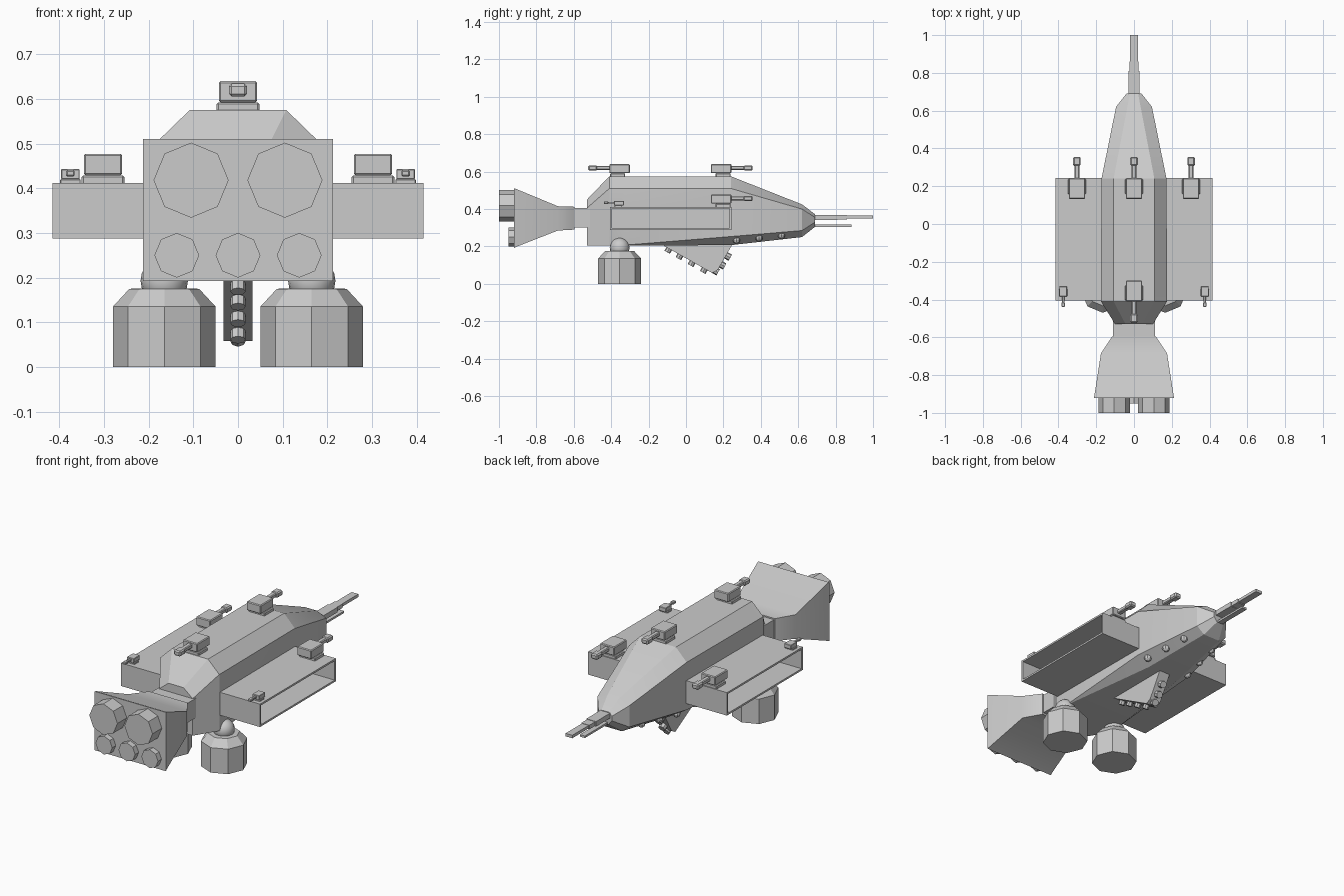
import bpy, bmesh, math
from mathutils import Vector

if "Cube" in bpy.data.objects:
    bpy.data.objects.remove(bpy.data.objects["Cube"])

grey = bpy.data.materials.new("hull grey")
grey.use_nodes = True
grey.diffuse_color = (0.6, 0.6, 0.6, 1)
grey.node_tree.nodes["Principled BSDF"].inputs["Base Color"].default_value = (0.6, 0.6, 0.6, 1)


def finish(name, bm, smooth=None):
    bmesh.ops.recalc_face_normals(bm, faces=bm.faces)
    mesh = bpy.data.meshes.new(name)
    bm.to_mesh(mesh)
    bm.free()
    mesh.materials.append(grey)
    ob = bpy.data.objects.new(name, mesh)
    bpy.context.collection.objects.link(ob)
    if smooth:
        bpy.ops.object.select_all(action='DESELECT')
        ob.select_set(True)
        bpy.context.view_layer.objects.active = ob
        bpy.ops.object.shade_smooth_by_angle(angle=math.radians(smooth))
    return ob


def loft(name, rings, smooth=None):
    """Skin closed rings of points and cap both ends."""
    bm = bmesh.new()
    loops = [[bm.verts.new(p) for p in ring] for ring in rings]
    n = len(loops[0])
    for a, b in zip(loops, loops[1:]):
        for i in range(n):
            j = (i + 1) % n
            bm.faces.new((a[i], a[j], b[j], b[i]))
    bm.faces.new(loops[0])
    bm.faces.new(loops[-1])
    bmesh.ops.remove_doubles(bm, verts=bm.verts, dist=0.0005)
    return finish(name, bm, smooth)


def box(name, x, y, z, bevel=0):
    bm = bmesh.new()
    bmesh.ops.create_cube(bm, size=1)
    for v in bm.verts:
        v.co = Vector([(r[0] + r[1]) / 2 + c * (r[1] - r[0]) for c, r in zip(v.co, (x, y, z))])
    if bevel:
        bmesh.ops.bevel(bm, geom=bm.edges[:], offset=bevel, segments=1, affect='EDGES')
    return finish(name, bm)


def turned(name, base, axis, profile, sides=8):
    """Stack of polygonal rings (radius, distance) along an axis."""
    base, axis = Vector(base), Vector(axis).normalized()
    u = Vector((1, 0, 0)) if abs(axis.x) < 0.5 else Vector((0, 0, 1))
    w = axis.cross(u)
    angles = [math.tau * i / sides for i in range(sides)]
    return loft(name, [[base + axis * d + (u * math.cos(a) + w * math.sin(a)) * r for a in angles]
                       for r, d in profile])


# Hull: y, half width, top half width, bottom half width, bottom, chine, shoulder, top
stations = [
    (-0.53, 0.10, 0.045, 0.10, 0.205, 0.206, 0.405, 0.45),
    (-0.41, 0.175, 0.108, 0.175, 0.205, 0.206, 0.51, 0.575),
    (-0.33, 0.175, 0.108, 0.174, 0.205, 0.207, 0.51, 0.575),
    (0.24, 0.172, 0.108, 0.10, 0.207, 0.253, 0.51, 0.575),
    (0.62, 0.095, 0.035, 0.05, 0.25, 0.285, 0.40, 0.425),
    (0.69, 0.04, 0.022, 0.02, 0.305, 0.33, 0.355, 0.372),
]
rings = []
for y, w, tw, bw, zb, zc, zs, zt in stations:
    half = [(bw, zb), (w, zc), (w, zs), (tw, zt)]
    rings.append([(x, y, z) for x, z in half] + [(-x, y, z) for x, z in reversed(half)])
loft("hull", rings, 20)

# Neck and flared engine block
box("neck", (-0.11, 0.11), (-0.61, -0.50), (0.30, 0.405))
flare = [(-0.595, 0.115, 0.29, 0.412), (-0.685, 0.175, 0.285, 0.415),
         (-0.91, 0.21, 0.197, 0.508), (-0.92, 0.213, 0.192, 0.51)]
loft("engine_block", [[(-w, y, a), (w, y, a), (w, y, b), (-w, y, b)] for y, w, a, b in flare], 35)
for x in (-0.105, 0.105):
    turned("main_thruster", (x, -0.91, 0.418), (0, -1, 0), [(0.084, 0), (0.084, 0.09)])
for x in (-0.137, 0, 0.137):
    turned("small_thruster", (x, -0.91, 0.25), (0, -1, 0), [(0.05, 0), (0.05, 0.04)])


def turret(name, x, y, z, s, facing):
    """Gun turret: mount, housing, barrel and muzzle."""
    def part(label, hw, near, far, low, high, bevel):
        ys = sorted((y + facing * near * s, y + facing * far * s))
        box(name + label, (x - hw * s, x + hw * s), ys, (z + low * s, z + high * s), bevel * s)
    part("_mount", 0.048, -0.03, 0.05, -0.005, 0.017, 0.004)
    part("_housing", 0.043, -0.055, 0.055, 0.017, 0.065, 0.004)
    part("_barrel", 0.013, 0.05, 0.125, 0.034, 0.056, 0.004)
    part("_muzzle", 0.02, 0.12, 0.168, 0.03, 0.059, 0.006)


turret("top_front_turret", 0, 0.188, 0.575, 1, 1)
turret("top_rear_turret", 0, -0.355, 0.575, 1, -1)

for side, label in ((1, "left"), (-1, "right")):
    # Side hangar with a deep recess in its outer face
    hangar = box(label + "_hangar", sorted((side * 0.16, side * 0.415)), (-0.405, 0.243), (0.288, 0.412))
    bm = bmesh.new()
    bm.from_mesh(hangar.data)
    bm.faces.ensure_lookup_table()
    outer = max(bm.faces, key=lambda f: f.calc_center_median().x * side)
    bmesh.ops.inset_individual(bm, faces=[outer], thickness=0.014)
    inner = bmesh.ops.extrude_discrete_faces(bm, faces=[outer])["faces"][0]
    for v in inner.verts:
        v.co.x -= side * 0.18
    bm.to_mesh(hangar.data)
    bm.free()
    turret(label + "_front_turret", side * 0.302, 0.188, 0.412, 1, 1)
    turret(label + "_rear_turret", side * 0.375, -0.358, 0.412, 0.48, -1)

    # Hanging pod with its ball joint
    x = side * 0.165
    turned(label + "_pod", (x, -0.355, 0), (0, 0, 1),
           [(0.115, 0), (0.115, 0.135), (0.078, 0.175), (0.05, 0.176)])
    bm = bmesh.new()
    bmesh.ops.create_uvsphere(bm, u_segments=16, v_segments=10, radius=0.053)
    bmesh.ops.translate(bm, verts=bm.verts, vec=(x, -0.355, 0.193))
    finish(label + "_pod_joint", bm, 40)

    # Domed studs along the lower bevel of the nose
    for y, px, z in ((0.27, 0.133, 0.235), (0.39, 0.112, 0.247), (0.51, 0.09, 0.26)):
        bm = bmesh.new()
        bmesh.ops.create_uvsphere(bm, u_segments=8, v_segments=6, radius=0.02)
        bmesh.ops.translate(bm, verts=bm.verts, vec=(side * px, y, z))
        finish(label + "_stud", bm)

    # Paired nose guns
    gx = sorted((0, side * 0.029))
    box(label + "_nose_gun_sleeve", gx, (0.66, 0.81), (0.342, 0.369))
    box(label + "_nose_gun_collar", sorted((0, side * 0.024)), (0.80, 0.86), (0.345, 0.367))
    box(label + "_nose_gun_barrel", sorted((0, side * 0.02)), (0.85, 1.0), (0.349, 0.365))

box("lower_nose_gun", (-0.015, 0.015), (0.66, 0.885), (0.305, 0.316))

# Ventral fin with launch tubes on both lower edges
fin = [(-0.13, 0.21), (0.14, 0.058), (0.17, 0.075), (0.25, 0.215)]
loft("ventral_fin", [[(x, y, z) for y, z in fin] for x in (-0.033, 0.033)])
for y, z in ((-0.09, 0.188), (-0.03, 0.154), (0.035, 0.117), (0.10, 0.08)):
    turned("lower_tube", (0, y, z), (0, -0.49, -0.87), [(0.017, -0.02), (0.017, 0.022)])
for y, z in ((0.15, 0.074), (0.185, 0.105), (0.215, 0.152)):
    turned("forward_tube", (0, y, z), (0, 0.87, -0.49), [(0.019, -0.02), (0.019, 0.025)])
